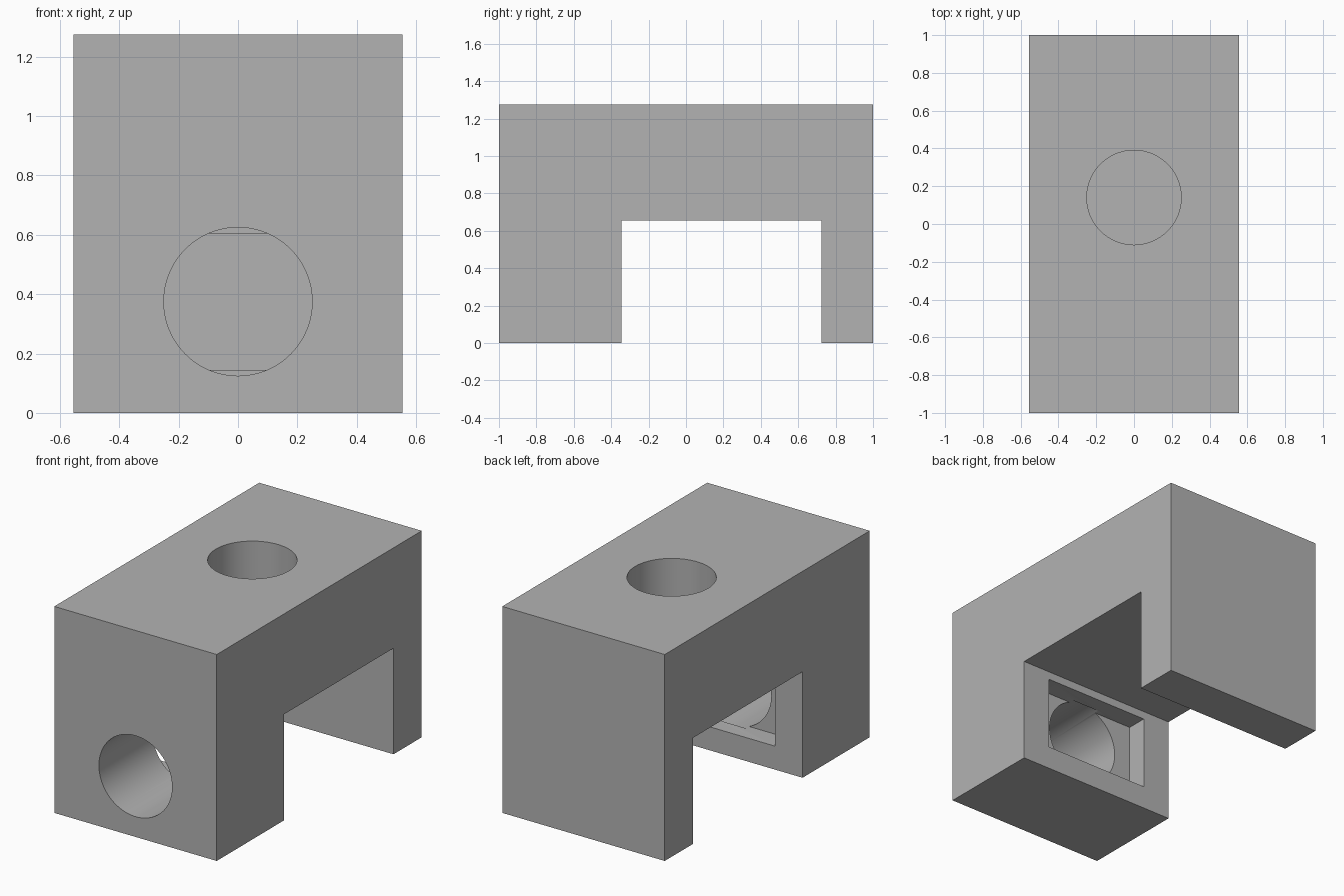
import bpy
import bmesh
import math

cube = bpy.data.objects.get("Cube")
if cube:
    bpy.data.objects.remove(cube, do_unlink=True)

HALF_WIDTH, HEIGHT = 0.555, 1.275
LEG_FRONT, LEG_BACK, ARCH = -0.345, 0.725, 0.655
BORE_Z, BORE_RADIUS = 0.375, 0.25
POCKET_DEPTH = 0.13

grey = bpy.data.materials.new("plain grey")
grey.use_nodes = True
colour = (0.45, 0.45, 0.45, 1)
grey.diffuse_color = colour
grey.node_tree.nodes["Principled BSDF"].inputs["Base Color"].default_value = colour


def make_bridge(name):
    """Extrude the side profile of the two-legged block across x."""
    profile = [(-1, 0), (LEG_FRONT, 0), (LEG_FRONT, ARCH), (LEG_BACK, ARCH),
               (LEG_BACK, 0), (1, 0), (1, HEIGHT), (-1, HEIGHT)]
    bm = bmesh.new()
    face = bm.faces.new([bm.verts.new((-HALF_WIDTH, y, z)) for y, z in profile])
    moved = bmesh.ops.extrude_face_region(bm, geom=[face])["geom"]
    verts = [g for g in moved if isinstance(g, bmesh.types.BMVert)]
    bmesh.ops.translate(bm, verts=verts, vec=(2 * HALF_WIDTH, 0, 0))
    bmesh.ops.recalc_face_normals(bm, faces=bm.faces)
    mesh = bpy.data.meshes.new(name)
    bm.to_mesh(mesh)
    bm.free()
    mesh.materials.append(grey)
    obj = bpy.data.objects.new(name, mesh)
    bpy.context.collection.objects.link(obj)
    return obj


def name_cutter(name):
    obj = bpy.context.object
    obj.name = name
    obj.hide_render = True
    obj.data.materials.append(grey)
    return obj


def cylinder(name, depth, location, rotation=(0, 0, 0)):
    bpy.ops.mesh.primitive_cylinder_add(vertices=96, radius=BORE_RADIUS, depth=depth,
                                        location=location, rotation=rotation)
    return name_cutter(name)


def box(name, size, location):
    bpy.ops.mesh.primitive_cube_add(size=1, location=location)
    bpy.context.object.scale = size
    return name_cutter(name)


def cut(target, cutter):
    mod = target.modifiers.new(cutter.name, "BOOLEAN")
    mod.operation = "DIFFERENCE"
    mod.solver = "EXACT"
    mod.object = cutter
    bpy.ops.object.select_all(action="DESELECT")
    bpy.context.view_layer.objects.active = target
    target.select_set(True)
    bpy.ops.object.modifier_apply(modifier=mod.name)
    bpy.data.objects.remove(cutter, do_unlink=True)


block = make_bridge("bridge_block")

# Front bore, ending just inside the rectangular pocket
bore_start, bore_end = -1.2, LEG_FRONT - POCKET_DEPTH + 0.03
cut(block, cylinder("front_bore", bore_end - bore_start,
                    (0, (bore_start + bore_end) / 2, BORE_Z), (math.pi / 2, 0, 0)))

# Rectangular pocket on the inner face of the front leg
cut(block, box("leg_pocket", (0.73, 2 * POCKET_DEPTH, 0.46), (0, LEG_FRONT, BORE_Z)))

# Blind round socket in the top
cut(block, cylinder("top_socket", 0.9, (0, 0.14, HEIGHT)))

bpy.ops.object.shade_smooth_by_angle(angle=math.radians(30))
